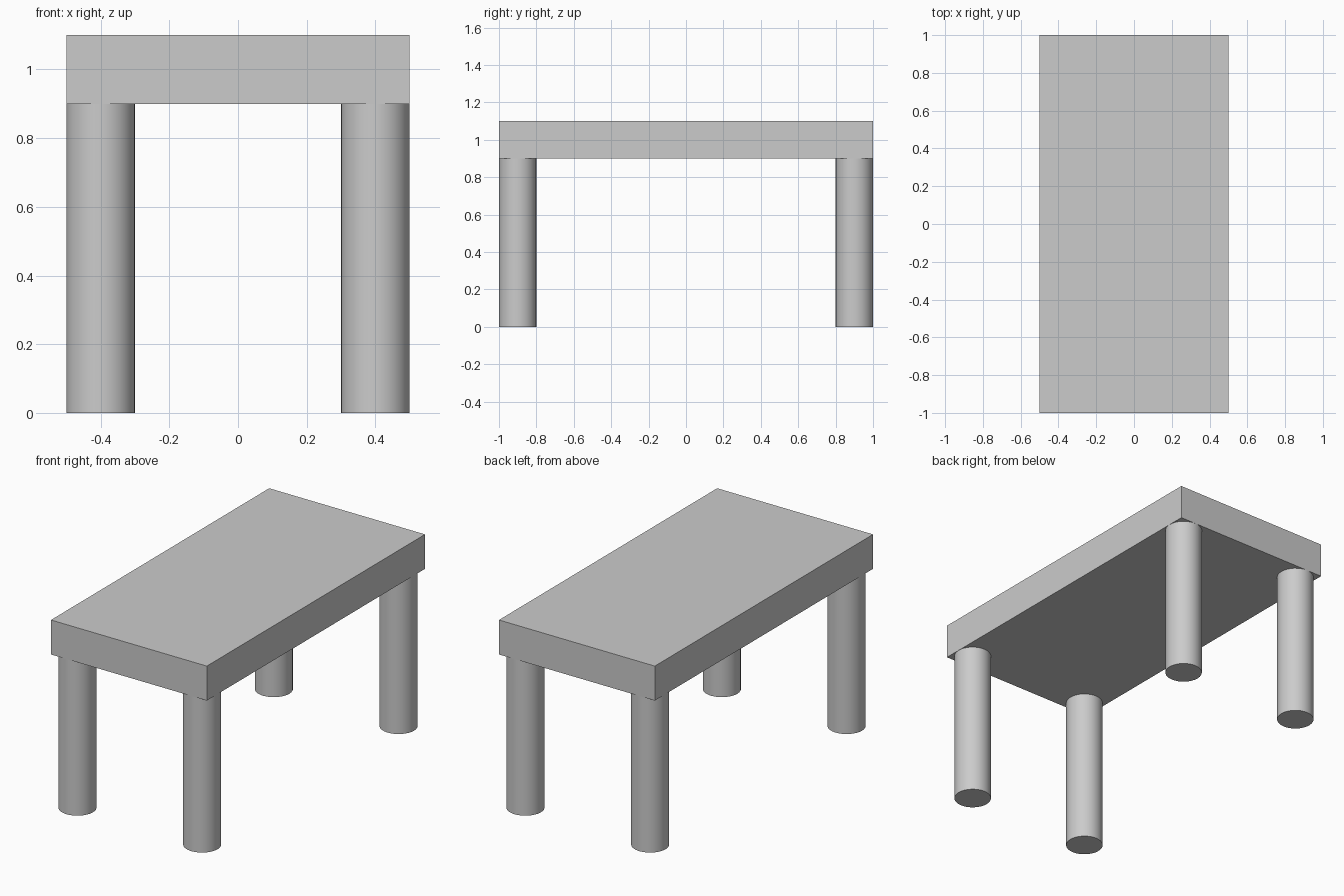
import bpy

if "Cube" in bpy.data.objects:
    bpy.data.objects.remove(bpy.data.objects["Cube"])

# Table top slab
bpy.ops.mesh.primitive_cube_add(size=1, location=(0, 0, 1.0))
top = bpy.context.object
top.name = "table_top"
top.scale = (1.0, 2.0, 0.2)
bpy.ops.object.transform_apply(location=False, rotation=False, scale=True)


# Round legs, flush with the corners of the top
def add_leg(name, x, y):
    bpy.ops.mesh.primitive_cylinder_add(vertices=32, radius=0.1, depth=0.9,
                                        location=(x, y, 0.45))
    leg = bpy.context.object
    leg.name = name
    bpy.ops.object.shade_smooth_by_angle()


for y, end in ((-0.9, "front"), (0.9, "back")):
    for x, side in ((-0.4, "left"), (0.4, "right")):
        add_leg(f"{end}_{side}_leg", x, y)
